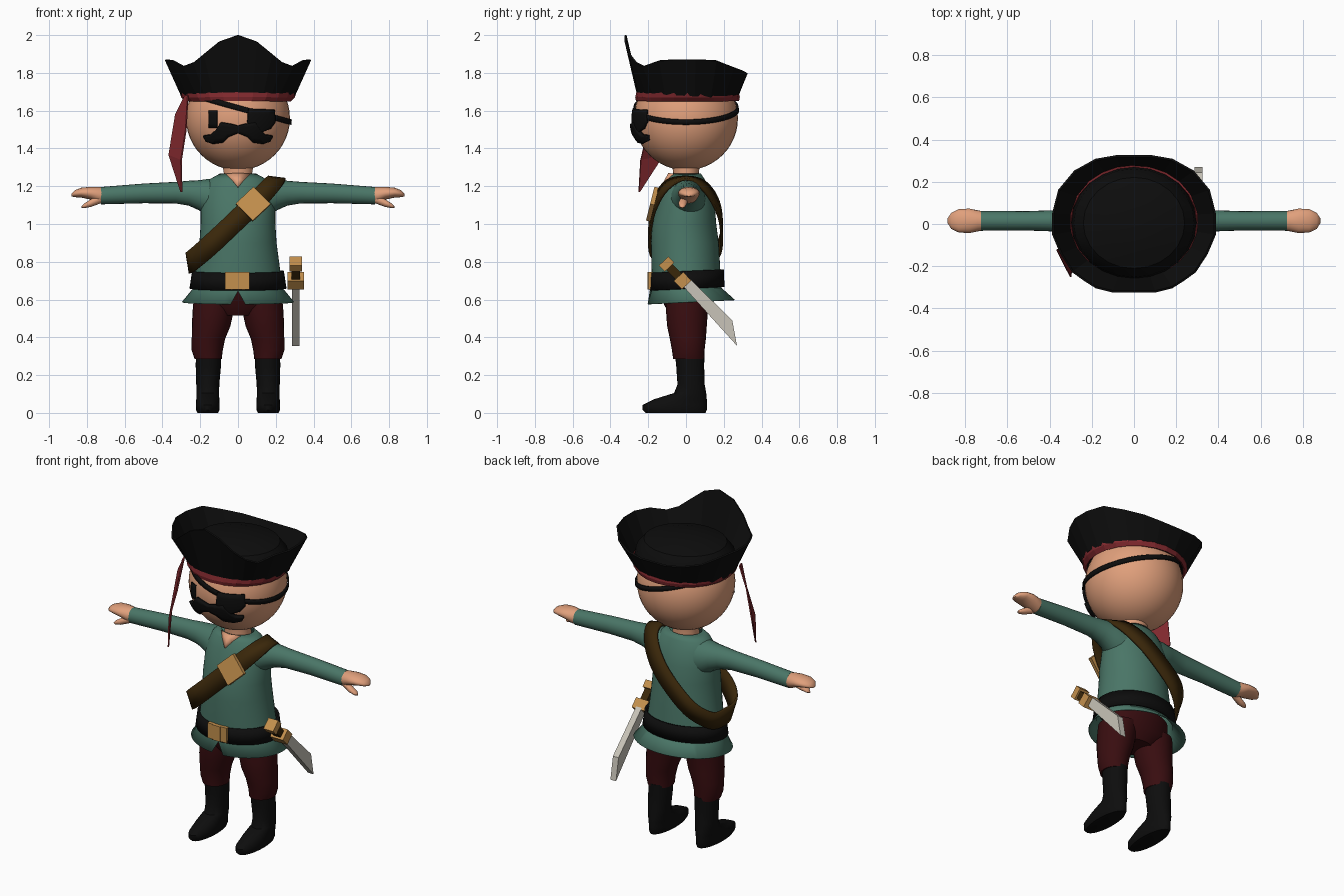
import bpy, bmesh, math
from mathutils import Vector, Matrix

if "Cube" in bpy.data.objects:
    bpy.data.objects.remove(bpy.data.objects["Cube"])

def mat(name, r, g, b):
    m = bpy.data.materials.new(name)
    m.diffuse_color = (r, g, b, 1)
    m.use_nodes = True
    m.node_tree.nodes["Principled BSDF"].inputs["Base Color"].default_value = m.diffuse_color
    return m

BLACK = mat("black", .004, .004, .004)
SKIN = mat("skin", .75, .35, .20)
GREEN = mat("tunic green", .068, .18, .135)
RED = mat("scarf red", .22, .022, .027)
MAROON = mat("trouser maroon", .04, .004, .005)
BROWN = mat("leather brown", .042, .02, .003)
GOLD = mat("gold", .55, .28, .075)
STEEL = mat("steel", .58, .55, .48)
HC, HR = 1.56, .275          # head centre height and radius

def finish(name, bm, material, smooth=40, thick=0):
    bmesh.ops.recalc_face_normals(bm, faces=bm.faces)
    me = bpy.data.meshes.new(name)
    bm.to_mesh(me)
    bm.free()
    ob = bpy.data.objects.new(name, me)
    bpy.context.collection.objects.link(ob)
    me.materials.append(material)
    if smooth:
        bpy.ops.object.select_all(action='DESELECT')
        ob.select_set(True)
        bpy.context.view_layer.objects.active = ob
        bpy.ops.object.shade_smooth_by_angle(angle=math.radians(smooth))
    if thick:
        s = ob.modifiers.new("thickness", 'SOLIDIFY')
        s.thickness, s.offset = thick, 0
    return ob

def loft(name, rings, material, closed=True, caps=True, **kw):
    bm = bmesh.new()
    vs = [[bm.verts.new(p) for p in r] for r in rings]
    n = len(vs[0])
    for a, b in zip(vs, vs[1:]):
        for i in range(n if closed else n - 1):
            j = (i + 1) % n
            bm.faces.new((a[i], a[j], b[j], b[i]))
    if caps:
        bm.faces.new(vs[0])
        bm.faces.new(vs[-1])
    return finish(name, bm, material, **kw)

def ring(cx, cy, z, rx, ry, n=32, tilt=0):
    """Horizontal ellipse; vertex 0 faces the front."""
    out = []
    for i in range(n):
        a = 2 * math.pi * i / n
        y = cy - ry * math.cos(a)
        out.append(Vector((cx + rx * math.sin(a), y, z + tilt * y)))
    return out

def xring(x, y, z, ry, rz, n=20):
    """Ellipse across the x axis, for arms and hands."""
    return [Vector((x, y + ry * math.cos(2 * math.pi * i / n), z + rz * math.sin(2 * math.pi * i / n)))
            for i in range(n)]

def box(name, centre, size, rot, material):
    bm = bmesh.new()
    bmesh.ops.create_cube(bm, size=1)
    m = Matrix.Translation(centre)
    for axis, ang in rot:
        m = m @ Matrix.Rotation(math.radians(ang), 4, axis)
    bm.transform(m @ Matrix.Diagonal((*size, 1)))
    return finish(name, bm, material, smooth=0)

def face_plate(name, pts, off, material, thick):
    """Flat (x, z) outline wrapped on to the front of the head."""
    bm = bmesh.new()
    bm.faces.new([bm.verts.new((x, 0, z)) for x, z in pts])
    bmesh.ops.triangulate(bm, faces=bm.faces)
    bmesh.ops.subdivide_edges(bm, edges=bm.edges, cuts=3, use_grid_fill=True)
    for v in bm.verts:
        v.co.y = -math.sqrt(HR ** 2 - v.co.x ** 2 - (v.co.z - HC) ** 2) - off
    return finish(name, bm, material, thick=thick)

def closed_spline(pts, k=5):
    """Catmull-Rom through a closed loop of tuples."""
    out, n = [], len(pts)
    for i in range(n):
        q = [pts[(i + j - 1) % n] for j in range(4)]
        for s in range(k):
            t = s / k
            out.append([.5 * (2 * b + (c - a) * t + (2 * a - 5 * b + 4 * c - d) * t * t
                              + (3 * b - a - 3 * c + d) * t ** 3) for a, b, c, d in zip(*q)])
    return out

# head and neck
bm = bmesh.new()
bmesh.ops.create_uvsphere(bm, u_segments=40, v_segments=24, radius=HR)
bm.transform(Matrix.Translation((0, 0, HC)))
finish("head", bm, SKIN)
loft("neck", [ring(0, 0, z, r, r * .9) for z, r in ((1.2, .085), (1.27, .075), (1.33, .085))], SKIN)

# face details
face_plate("eye", [(-.155, 1.51), (-.11, 1.51), (-.11, 1.60), (-.155, 1.60)], .005, BLACK, .008)
face_plate("eye_patch", [(.055, 1.61), (.19, 1.605), (.195, 1.54), (.17, 1.505), (.12, 1.485),
                         (.07, 1.50), (.05, 1.54)], .012, BLACK, .014)
half = [(.04, 1.53), (.09, 1.538), (.115, 1.50), (.145, 1.47), (.18, 1.468),
        (.165, 1.44), (.125, 1.428), (.075, 1.435), (.045, 1.465)]
face_plate("moustache", [(0, 1.52)] + half + [(0, 1.483)] + [(-x, z) for x, z in reversed(half)],
           .014, BLACK, .022)
edges = []
for dz in (.014, -.014):
    loop = []
    for i in range(48):
        a = 2 * math.pi * i / 48
        z = 1.615 - .28 * .27 * math.cos(a) + dz
        r = math.sqrt((HR + .006) ** 2 - (z - HC) ** 2)
        loop.append((r * math.cos(a), r * math.sin(a), z))
    edges.append(loop)
loft("patch_strap", edges, BLACK, caps=False, thick=.008)

# head scarf and its hanging tail
loft("head_scarf", [ring(0, .008, 1.652, .275, .268, 24), ring(0, .008, 1.672, .296, .272, 24),
                    ring(0, .008, 1.70, .305, .265, 24)], RED, caps=False, smooth=0, thick=.01)
outer = [(-.28, -.12, 1.68), (-.33, -.11, 1.58), (-.365, -.12, 1.365), (-.302, -.245, 1.17)]
inner = [(-.265, -.16, 1.68), (-.275, -.20, 1.50), (-.30, -.24, 1.34), (-.298, -.25, 1.17)]
loft("scarf_tail", [outer, inner], RED, closed=False, caps=False, smooth=0, thick=.008)

# hat: upturned brim with a front peak, and a low crown
side = [(.10, -.32, 1.965), (.18, -.30, 1.90), (.235, -.265, 1.855), (.29, -.225, 1.835),
        (.345, -.14, 1.865), (.383, -.05, 1.87), (.383, .05, 1.87), (.355, .16, 1.865),
        (.28, .25, 1.83), (.18, .305, 1.81), (.08, .322, 1.80)]
rim = [(0, -.32, 2.0)] + side + [(0, .322, 1.80)] + [(-x, y, z) for x, y, z in reversed(side)]
base = []
for x, y, z in rim:
    a = math.atan2(y / .32, x / .385)
    base.append((.30 * math.cos(a), .005 + .262 * math.sin(a), 1.68 - .03 * math.sin(a) * .5))
loft("hat_brim", [base, rim], BLACK, caps=False, smooth=0, thick=.01)
loft("hat_crown", [ring(0, .005, z, r, r * .9, 24) for z, r in
                   ((1.685, .296), (1.76, .285), (1.815, .24), (1.84, .15), (1.85, .05))],
     BLACK, smooth=30)

# tunic body with flared skirt and front notch
spec = [(1.265, .095, .078, 0), (1.235, .15, .098, 0), (1.18, .18, .125, 0), (1.1, .195, .15, 0),
        (1.0, .196, .168, -.01), (.9, .202, .177, -.006), (.75, .222, .18, 0), (.66, .235, .182, .005)]
rings = [ring(0, cy, z, rx, ry, 48) for z, rx, ry, cy in spec]
hem = ring(0, .027, .585, .295, .23, 48, .05)
hem[0] = Vector((0, -.19, .645))
loft("tunic", rings + [hem], GREEN, caps=False, thick=.004)
loft("collar_opening", [[(-.065, -.066, 1.265), (0, -.09, 1.268), (.065, -.066, 1.265)],
                        [(-.031, -.102, 1.232), (0, -.110, 1.232), (.031, -.102, 1.232)],
                        [(-.002, -.124, 1.195), (0, -.124, 1.195), (.002, -.124, 1.195)]],
     SKIN, closed=False, caps=False, thick=.008)

# hips
loft("hips", [ring(0, .01, .67, .20, .15), ring(0, .01, .57, .21, .125), ring(0, .005, .515, .11, .085)], MAROON)

# arms, hands and legs, one of each per side
ARM = [(.08, .01, 1.12, .10, .12), (.16, .012, 1.138, .09, .10), (.205, .014, 1.152, .075, .08),
       (.26, .015, 1.163, .062, .066), (.33, .015, 1.166, .052, .057), (.5, .015, 1.162, .046, .052),
       (.725, .015, 1.15, .047, .046)]
HAND = [(.70, .015, 1.15, .042, .041), (.74, .015, 1.153, .050, .044), (.78, .015, 1.163, .058, .034),
        (.83, .015, 1.166, .055, .026), (.865, .015, 1.16, .038, .018), (.882, .015, 1.153, .012, .007)]
THUMB = [(.725, -.005, 1.135, .02, .025), (.78, -.018, 1.11, .022, .02),
         (.815, -.02, 1.096, .017, .012), (.828, -.02, 1.09, .005, .004)]
LEG = [(.12, .01, .60, .115, .115), (.133, .005, .53, .108, .11), (.142, .005, .46, .102, .105),
       (.157, .01, .39, .088, .095), (.163, .012, .33, .082, .086), (.158, .014, .285, .072, .082)]
BOOT = [(.157, .02, .305, .066, .078), (.157, .022, .25, .067, .074), (.16, .027, .15, .061, .072),
        (.16, .022, .105, .06, .085), (.16, -.03, .072, .061, .14), (.16, -.06, .042, .063, .17),
        (.16, -.06, .015, .062, .17), (.16, -.055, 0, .055, .158)]
for s, tag in ((1, "left"), (-1, "right")):
    for part, data, m in (("sleeve", ARM, GREEN), ("hand", HAND, SKIN), ("thumb", THUMB, SKIN)):
        loft(f"{tag}_{part}", [xring(s * d[0], *d[1:]) for d in data], m, smooth=60)
    for part, data, m in (("trouser_leg", LEG, MAROON), ("boot", BOOT, BLACK)):
        loft(f"{tag}_{part}", [ring(s * d[0], *d[1:], n=24) for d in data], m, smooth=45)

# belt and buckle
loft("belt", [ring(0, .005, .657, .25, .192, 32, .05), ring(0, .005, .75, .236, .188, 32, .05)],
     BLACK, caps=False, thick=.014)
box("belt_buckle", (-.004, -.188, .70), (.13, .022, .092), [], GOLD)
box("buckle_bar", (-.004, -.194, .70), (.05, .022, .092), [], GOLD)

# shoulder strap: centre line (x, y, z) and half-width (dx, dz)
path = [(.205, 0, 1.243, .047, -.006), (.175, -.10, 1.205, .042, -.025), (.08, -.165, 1.105, .038, -.038),
        (-.05, -.19, .98, .037, -.039), (-.16, -.185, .877, .035, -.042), (-.245, -.11, .805, .018, -.052),
        (-.262, 0, .795, .008, -.055), (-.24, .10, .805, .018, -.052), (-.15, .18, .885, .035, -.042),
        (0, .185, 1.02, .037, -.039), (.10, .155, 1.12, .038, -.038), (.175, .09, 1.205, .042, -.025)]
loop = closed_spline(path)
loft("shoulder_strap", [[(x + k * u, y, z + k * w) for x, y, z, u, w in loop] for k in (-1, 1)],
     BROWN, caps=False, thick=.014)
box("strap_buckle", (.08, -.178, 1.105), (.13, .024, .13), [('X', -14), ('Y', -44)], GOLD)

# cutlass hanging at the hip
SX, TURN = .306, [('X', -46)]
loft("sword_blade", [[(SX + dx, y, z) for y, z in ((.02, .71), (.245, .49), (.27, .355), (-.015, .67))]
                     for dx in (-.019, .019)], STEEL, smooth=0)
box("sword_guard", (SX, -.018, .70), (.088, .062, .068), TURN, GOLD)
box("sword_grip", (SX, -.062, .745), (.045, .08, .045), TURN, BROWN)
box("sword_pommel", (SX, -.103, .788), (.066, .045, .07), TURN, GOLD)
